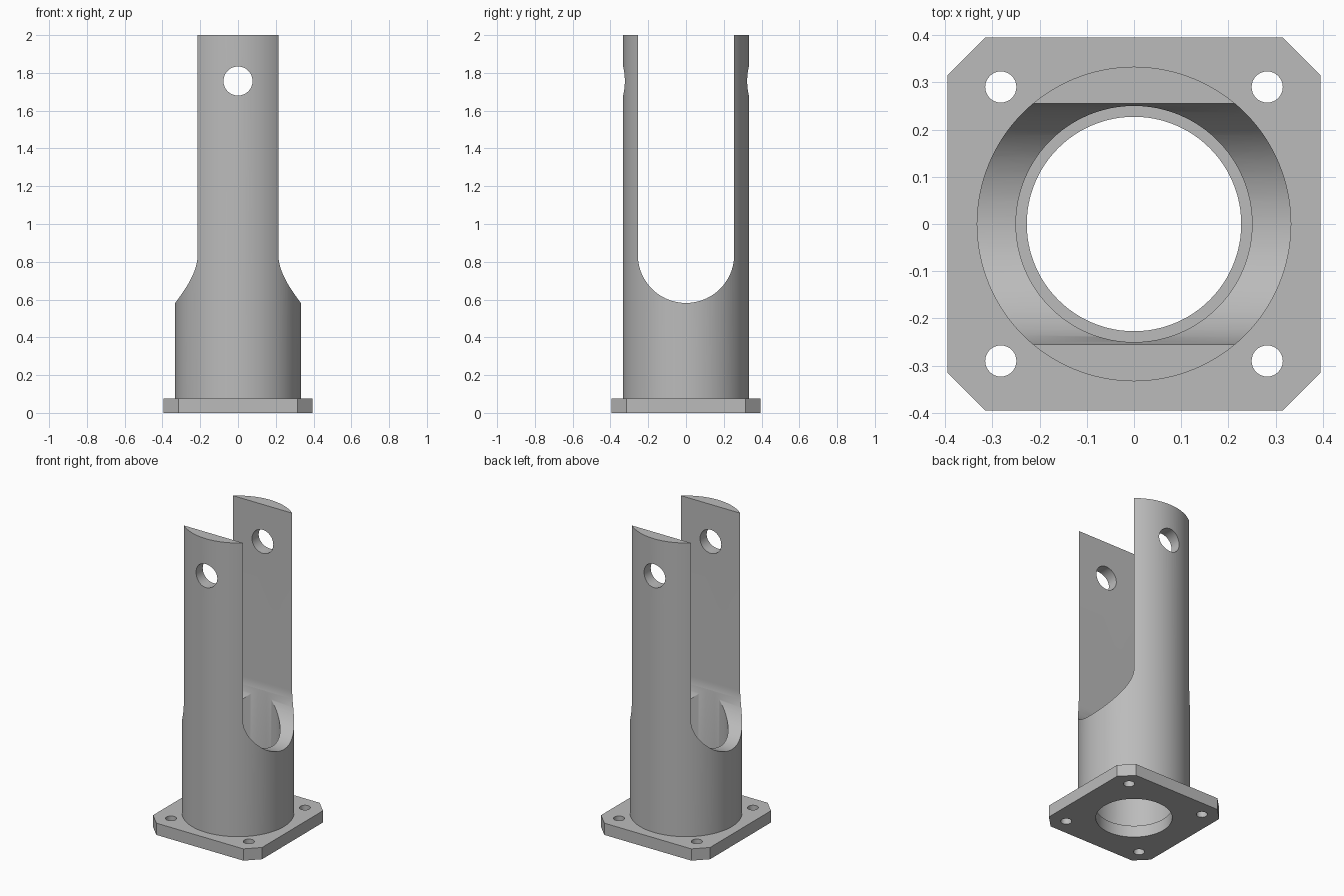
import bpy
import bmesh
import math

default = bpy.data.objects.get("Cube")
if default:
    bpy.data.objects.remove(default, do_unlink=True)

# Main dimensions
PLATE, PLATE_CUT, PLATE_T = 0.395, 0.315, 0.077
TUBE_R, BORE_R, DRAIN_R = 0.333, 0.25, 0.227
SLOT_R, SLOT_Z, TOP = 0.255, 0.837, 2.0
BOLT_X, BOLT_Y, BOLT_R = 0.282, 0.29, 0.033
PIN_Z, PIN_R = 1.757, 0.077

metal = bpy.data.materials.new("grey metal")
metal.use_nodes = True
GREY = (0.5, 0.5, 0.5, 1)
metal.diffuse_color = GREY
metal.node_tree.nodes["Principled BSDF"].inputs["Base Color"].default_value = GREY


def prism(name, outline, axis, lo, hi):
    """Extrude a 2D outline along an axis: z uses (x, y), x uses (y, z), y uses (x, z)."""
    place = {"z": lambda a, b, h: (a, b, h),
             "x": lambda a, b, h: (h, a, b),
             "y": lambda a, b, h: (a, h, b)}[axis]
    bm = bmesh.new()
    face = bm.faces.new([bm.verts.new(place(a, b, lo)) for a, b in outline])
    ext = bmesh.ops.extrude_face_region(bm, geom=[face])
    tops = [v for v in ext["geom"] if isinstance(v, bmesh.types.BMVert)]
    bmesh.ops.translate(bm, verts=tops, vec=place(0, 0, hi - lo))
    bmesh.ops.recalc_face_normals(bm, faces=bm.faces)
    mesh = bpy.data.meshes.new(name)
    bm.to_mesh(mesh)
    bm.free()
    mesh.materials.append(metal)
    obj = bpy.data.objects.new(name, mesh)
    bpy.context.collection.objects.link(obj)
    return obj


def arc(r, n=96, cx=0, cy=0, start=0, sweep=math.tau):
    count = n if sweep == math.tau else n + 1
    return [(cx + r * math.cos(start + sweep * i / n),
             cy + r * math.sin(start + sweep * i / n)) for i in range(count)]


def combine(target, others, operation):
    """Apply booleans and remove the helper shapes."""
    bpy.context.view_layer.objects.active = target
    for other in others:
        other.hide_render = True
        mod = target.modifiers.new("shape", "BOOLEAN")
        mod.operation, mod.object, mod.solver = operation, other, "EXACT"
        bpy.ops.object.modifier_apply(modifier=mod.name)
        bpy.data.objects.remove(other, do_unlink=True)


# Square flange with clipped corners
corners = []
for sx, sy in ((1, 1), (-1, 1), (-1, -1), (1, -1)):
    pair = [(sx * PLATE, sy * PLATE_CUT), (sx * PLATE_CUT, sy * PLATE)]
    corners += pair if sx * sy > 0 else pair[::-1]
body = prism("slotted_post_with_flange", corners, "z", 0, PLATE_T)

# Tubular post, sunk into the flange
post = prism("post", arc(TUBE_R, 128), "z", PLATE_T / 2, TOP)
combine(body, [post], "UNION")

# Stepped bore, round-bottomed slot, pin hole and bolt holes
slot = arc(SLOT_R, 64, cy=SLOT_Z, start=math.pi, sweep=math.pi)
slot += [(SLOT_R, TOP + 0.1), (-SLOT_R, TOP + 0.1)]
cutters = [
    prism("bore_cutter", arc(BORE_R), "z", PLATE_T, TOP + 0.1),
    prism("drain_cutter", arc(DRAIN_R), "z", -0.1, PLATE_T + 0.1),
    prism("slot_cutter", slot, "x", -0.5, 0.5),
    prism("pin_cutter", arc(PIN_R, 48, cy=PIN_Z), "y", -0.5, 0.5),
]
for sx in (-1, 1):
    for sy in (-1, 1):
        hole = arc(BOLT_R, 32, sx * BOLT_X, sy * BOLT_Y)
        cutters.append(prism("bolt_cutter", hole, "z", -0.1, 0.2))
combine(body, cutters, "DIFFERENCE")

# Smooth curved walls, keep machined edges crisp
bpy.ops.object.select_all(action="DESELECT")
body.select_set(True)
bpy.context.view_layer.objects.active = body
bpy.ops.object.shade_smooth_by_angle(angle=math.radians(25))
